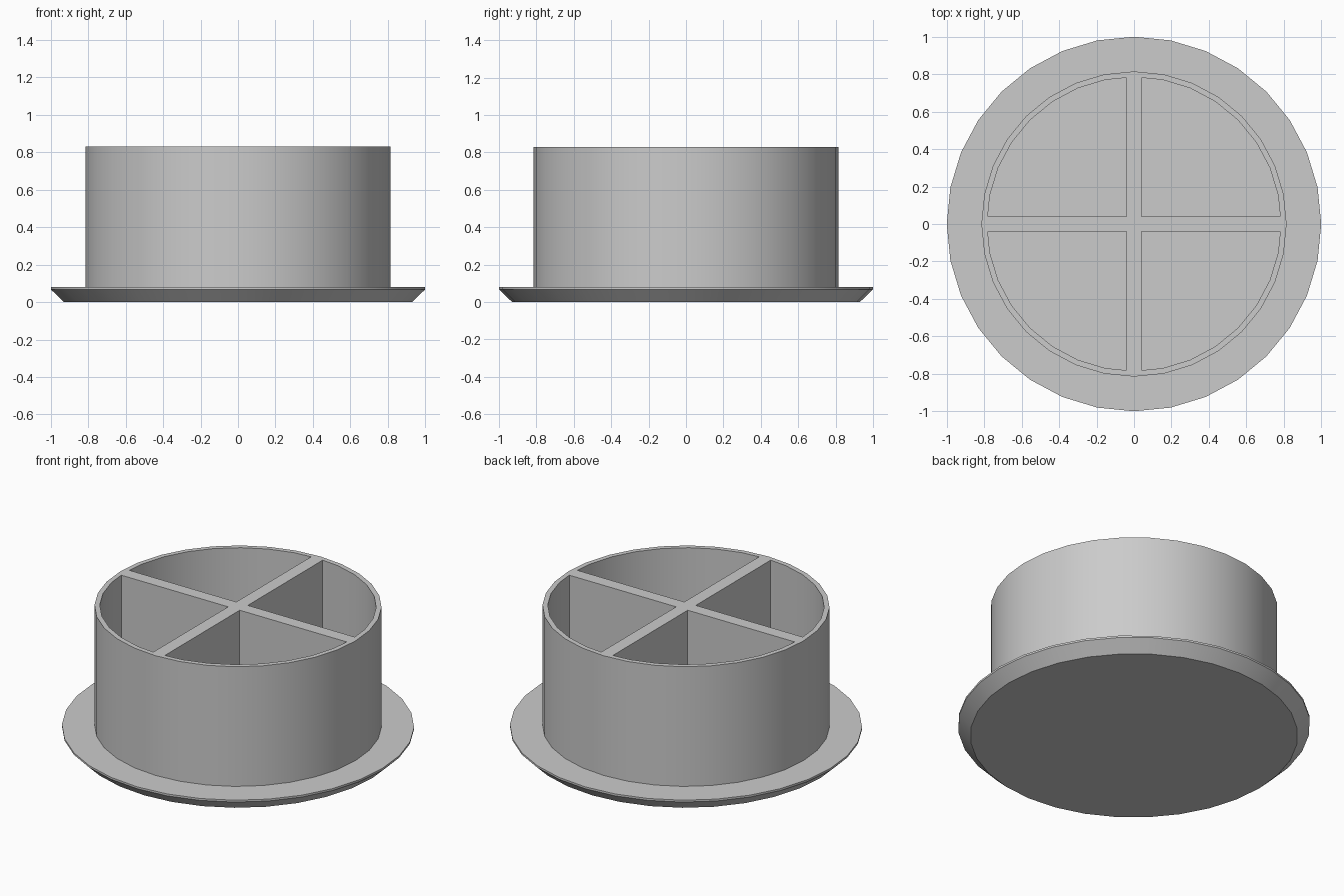
import bpy
import bmesh
from math import cos, sin, pi, radians

cube = bpy.data.objects.get("Cube")
if cube:
    bpy.data.objects.remove(cube, do_unlink=True)

SIDES = 32
FLANGE_TOP, TOP = 0.08, 0.83
OUTER, INNER = 0.815, 0.785
HALF_RIB = 0.04

grey = bpy.data.materials.new("plain grey plastic")
grey.use_nodes = True
grey.diffuse_color = (0.6, 0.6, 0.6, 1)
grey.node_tree.nodes["Principled BSDF"].inputs["Base Color"].default_value = (0.6, 0.6, 0.6, 1)


def finish(name, bm, smooth):
    bmesh.ops.recalc_face_normals(bm, faces=bm.faces)
    mesh = bpy.data.meshes.new(name)
    bm.to_mesh(mesh)
    bm.free()
    mesh.materials.append(grey)
    obj = bpy.data.objects.new(name, mesh)
    bpy.context.collection.objects.link(obj)
    if smooth:
        bpy.ops.object.select_all(action="DESELECT")
        obj.select_set(True)
        bpy.context.view_layer.objects.active = obj
        bpy.ops.object.shade_smooth_by_angle(angle=radians(30))
    return obj


def lathe(name, profile, closed):
    """Turn (radius, height) points about z; open profiles get end caps."""
    bm = bmesh.new()
    angles = [2 * pi * i / SIDES for i in range(SIDES)]
    rings = [[bm.verts.new((r * cos(a), r * sin(a), z)) for a in angles]
             for r, z in profile]
    pairs = list(zip(rings, rings[1:]))
    if closed:
        pairs.append((rings[-1], rings[0]))
    else:
        bm.faces.new(rings[0])
        bm.faces.new(rings[-1])
    for low, high in pairs:
        for i in range(SIDES):
            j = (i + 1) % SIDES
            bm.faces.new((low[i], low[j], high[j], high[i]))
    return finish(name, bm, True)


# Chamfered round flange
lathe("flange", [(0.93, 0), (1, 0.068), (1, FLANGE_TOP)], False)

# Thin-walled sleeve standing on the flange
base = FLANGE_TOP - 0.01
lathe("sleeve", [(OUTER, base), (OUTER, TOP), (INNER, TOP), (INNER, base)], True)

# Cross-shaped rib, extruded from a single plus outline
bm = bmesh.new()
reach = (OUTER + INNER) / 2 - 0.005
outline = []
for quarter in range(4):
    c, s = round(cos(quarter * pi / 2)), round(sin(quarter * pi / 2))
    for x, y in ((reach, -HALF_RIB), (reach, HALF_RIB), (HALF_RIB, HALF_RIB)):
        outline.append(bm.verts.new((x * c - y * s, x * s + y * c, base)))
face = bm.faces.new(outline)
top = bmesh.ops.extrude_face_region(bm, geom=[face], use_keep_orig=True)
moved = [v for v in top["geom"] if isinstance(v, bmesh.types.BMVert)]
bmesh.ops.translate(bm, verts=moved, vec=(0, 0, TOP - base))
finish("cross_rib", bm, False)
